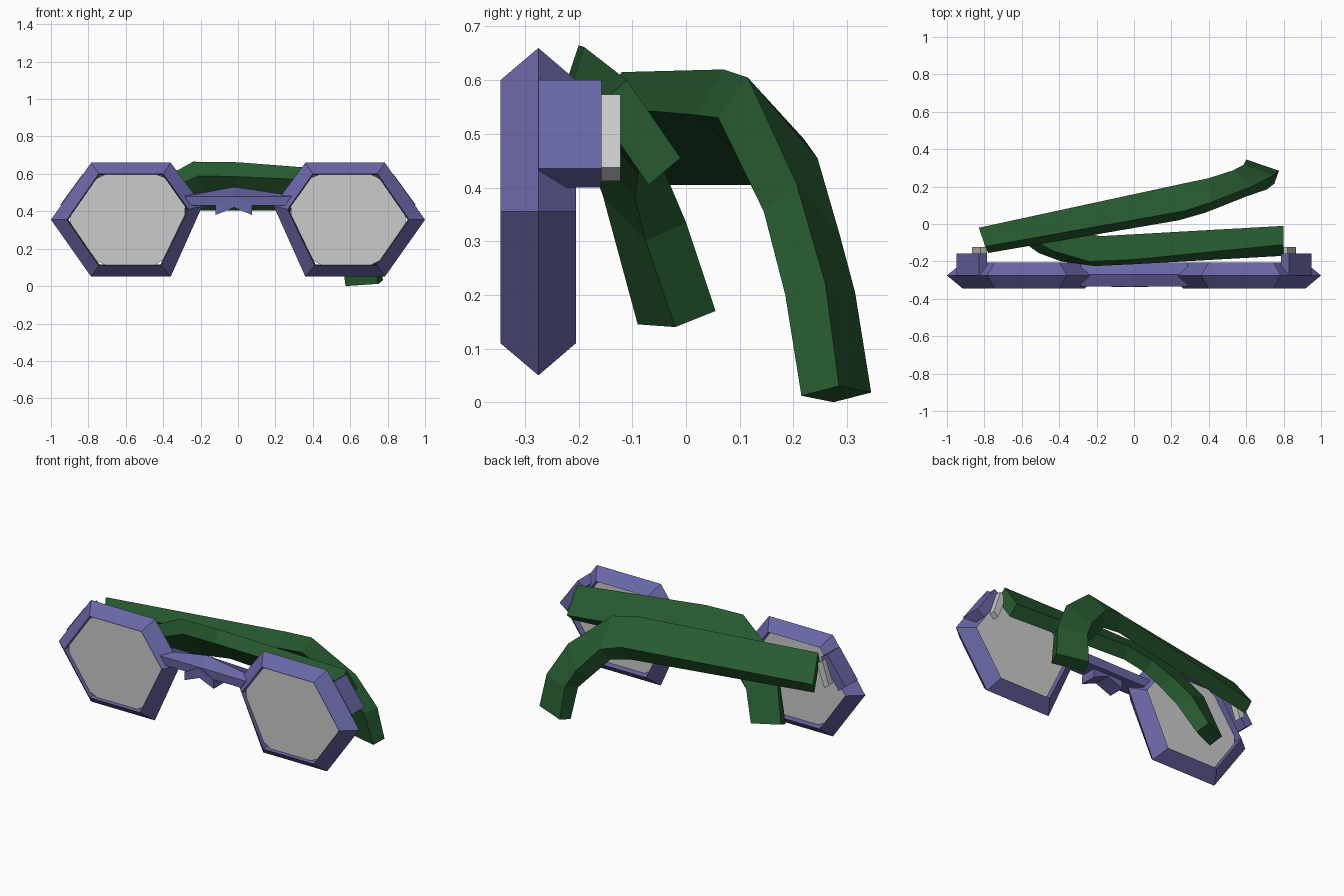
import bpy, bmesh
from mathutils import Vector as V

if "Cube" in bpy.data.objects:
    bpy.data.objects.remove(bpy.data.objects["Cube"])


def material(name, color):
    m = bpy.data.materials.new(name)
    m.diffuse_color = color
    m.use_nodes = True
    m.node_tree.nodes["Principled BSDF"].inputs["Base Color"].default_value = m.diffuse_color
    return m


PURPLE = material("frame_purple", (0.14, 0.135, 0.38, 1))
GREEN = material("temple_green", (0.02, 0.105, 0.03, 1))


def loft(name, rings, mat=None, closed=False):
    """Skin a run of matching point rings; cap the ends unless closed."""
    bm = bmesh.new()
    rows = [[bm.verts.new(p) for p in ring] for ring in rings]
    n = len(rows[0])
    pairs = list(zip(rows, rows[1:])) + ([(rows[-1], rows[0])] if closed else [])
    for a, b in pairs:
        for i in range(n):
            j = (i + 1) % n
            bm.faces.new((a[i], a[j], b[j], b[i]))
    if not closed:
        bm.faces.new(rows[0])
        bm.faces.new(rows[-1])
    bmesh.ops.recalc_face_normals(bm, faces=bm.faces)
    me = bpy.data.meshes.new(name)
    bm.to_mesh(me)
    bm.free()
    ob = bpy.data.objects.new(name, me)
    bpy.context.collection.objects.link(ob)
    if mat:
        me.materials.append(mat)
    return ob


def extrude(name, outline, y0, y1, mat=None):
    return loft(name, [[(x, y, z) for x, z in outline] for y in (y0, y1)], mat)


# Hexagon outlines (x, z) of the right eye
OUTER = [(.36, .66), (.785, .66), (1, .355), (.785, .05), (.36, .05), (.19, .43)]
INNER = [(.40, .60), (.745, .60), (.915, .355), (.745, .11), (.41, .11), (.265, .41)]
CENTRE = V((.59, .36))


def scaled(f):
    return [CENTRE + (V(p) - CENTRE) * f for p in INNER]


CORE = scaled(.975)

# Lens outline: the opening with slightly cut corners
LENS = []
EDGE = scaled(.985)
for i, p in enumerate(EDGE):
    LENS += [p.lerp(EDGE[i - 1], .09), p.lerp(EDGE[(i + 1) % 6], .09)]

for side, s in (("left", -1), ("right", 1)):
    def flip(pts):
        return [(s * x, z) for x, z in pts]

    # Rim with a ridged outer edge
    rim = [[(s * o[0], -.275, o[1]), (s * i[0], -.346, i[1]),
            (s * c[0], -.275, c[1]), (s * i[0], -.205, i[1])]
           for o, i, c in zip(OUTER, INNER, CORE)]
    loft(side + "_rim", rim, PURPLE, closed=True)
    # Thick lens, nearly flush with the rim front
    extrude(side + "_lens", flip(LENS), -.325, -.24)
    # Corner block behind the rim, and the small hinge
    extrude(side + "_end_piece",
            flip([(.83, .60), (.95, .435), (.905, .40), (.785, .57)]), -.275, -.157, PURPLE)
    extrude(side + "_hinge",
            flip([(.82, .573), (.865, .437), (.835, .412), (.785, .548)]), -.16, -.122)

# Bridge, ridged and arched in the middle, slanted ends buried in the rims
bridge = []
for x, low_x, top in ((-.285, -.25, .485), (-.02, -.02, .53), (.285, .25, .485)):
    bridge.append([(x, -.333, .48), (x, -.27, top), (x, -.205, .48),
                   (low_x, -.21, .43), (low_x, -.33, .43)])
loft("bridge", bridge, PURPLE)

# Chevron nose rest
extrude("nose_rest", [(-.12, .43), (-.12, .38), (-.02, .42),
                      (.075, .38), (.075, .43), (-.02, .48)], -.338, -.24, PURPLE)


def temple(name, stations):
    """Each station gives top, inner and outer corners; the fourth follows."""
    rings = []
    for st in stations:
        t, i, o = map(V, st)
        rings.append([t, i, i + o - t, o])
    loft(name, rings, GREEN)


# Folded temple hinged on the left, lying outermost
temple("left_temple", [
    ((-.795, -.12, .615), (-.78, -.155, .55), (-.83, -.02, .47)),
    ((.27, .07, .62), (.24, .02, .535), (.28, .22, .49)),
    ((.41, .115, .605), (.38, .06, .53), (.40, .245, .455)),
    ((.64, .205, .41), (.595, .145, .355), (.53, .287, .31)),
    ((.745, .26, .22), (.71, .185, .20), (.585, .315, .205)),
    ((.775, .285, .03), (.75, .215, .012), (.60, .345, .018)),
])

# Folded temple hinged on the right, tucked against the lenses
temple("right_temple", [
    ((.80, -.11, .60), (.80, -.17, .55), (.80, -.01, .455)),
    ((0, -.19, .662), (0, -.215, .585), (0, -.055, .52)),
    ((-.24, -.20, .665), (-.21, -.225, .59), (-.18, -.065, .50)),
    ((-.43, -.145, .56), (-.39, -.20, .51), (-.30, -.04, .43)),
    ((-.55, -.08, .42), (-.51, -.155, .385), (-.40, .0, .335)),
    ((-.62, -.015, .175), (-.60, -.09, .145), (-.47, .055, .17)),
])
